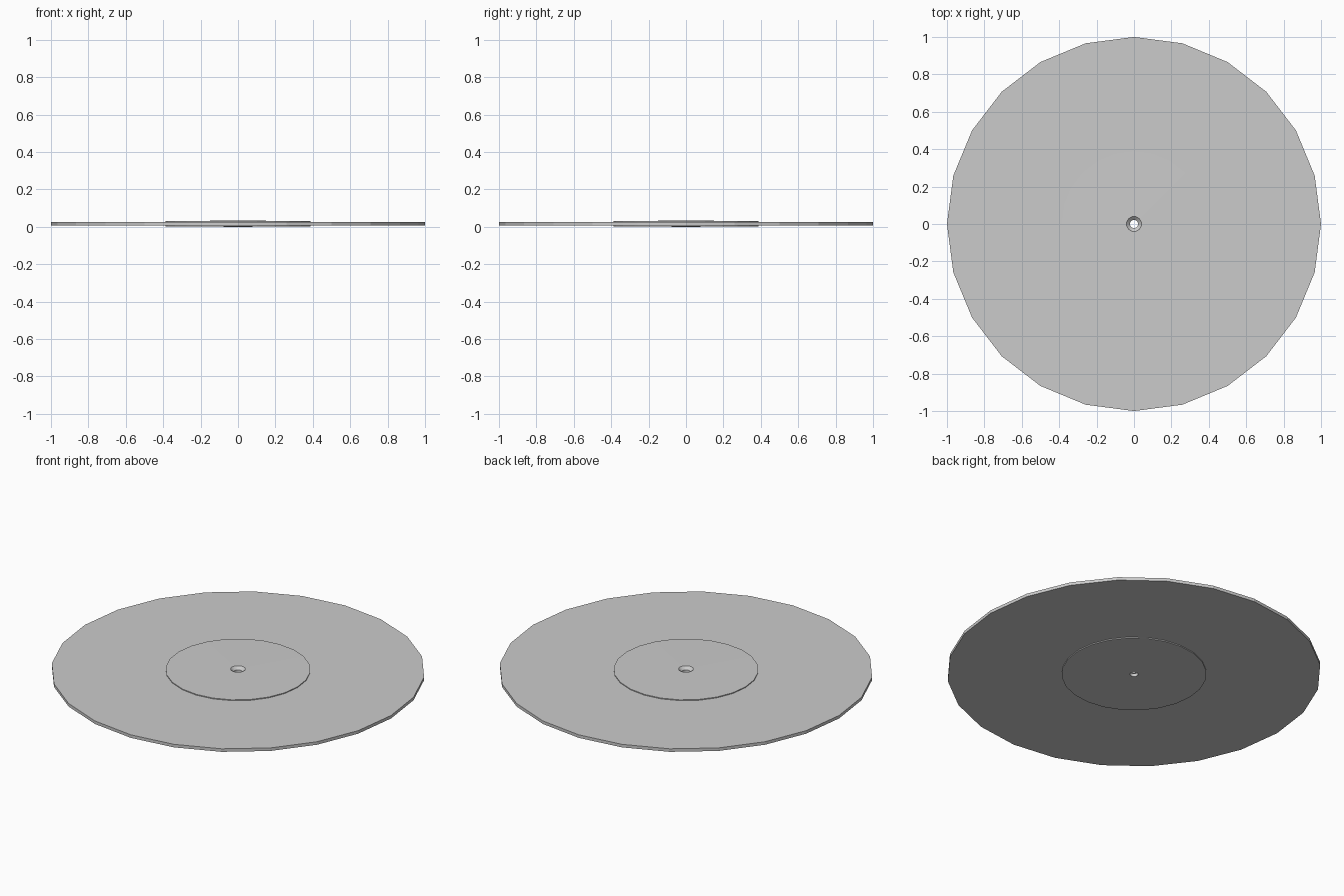
import bpy, bmesh, math

if "Cube" in bpy.data.objects:
    bpy.data.objects.remove(bpy.data.objects["Cube"])

SIDES = 24


def lathe(name, profile):
    """Revolve a closed (radius, z) profile around the z axis with flat faces."""
    bm = bmesh.new()
    rings = []
    for i in range(SIDES):
        a = 2 * math.pi * i / SIDES
        rings.append([bm.verts.new((r * math.cos(a), r * math.sin(a), z)) for r, z in profile])
    n = len(profile)
    for i in range(SIDES):
        p, q = rings[i], rings[(i + 1) % SIDES]
        for j in range(n):
            k = (j + 1) % n
            bm.faces.new((p[j], q[j], q[k], p[k]))
    bmesh.ops.recalc_face_normals(bm, faces=bm.faces)
    mesh = bpy.data.meshes.new(name)
    bm.to_mesh(mesh)
    bm.free()
    obj = bpy.data.objects.new(name, mesh)
    bpy.context.collection.objects.link(obj)
    return obj


# Thin disc with a raised centre label on both sides and a funnel-shaped hole
lathe("record_disc", [
    (0.022, 0.000),   # hole, underside
    (0.388, 0.002),   # lower label
    (0.388, 0.008),
    (1.000, 0.008),   # outer rim
    (1.000, 0.026),
    (0.388, 0.026),
    (0.388, 0.031),   # upper label
    (0.040, 0.033),   # countersunk hole, top side
    (0.022, 0.017),
])
